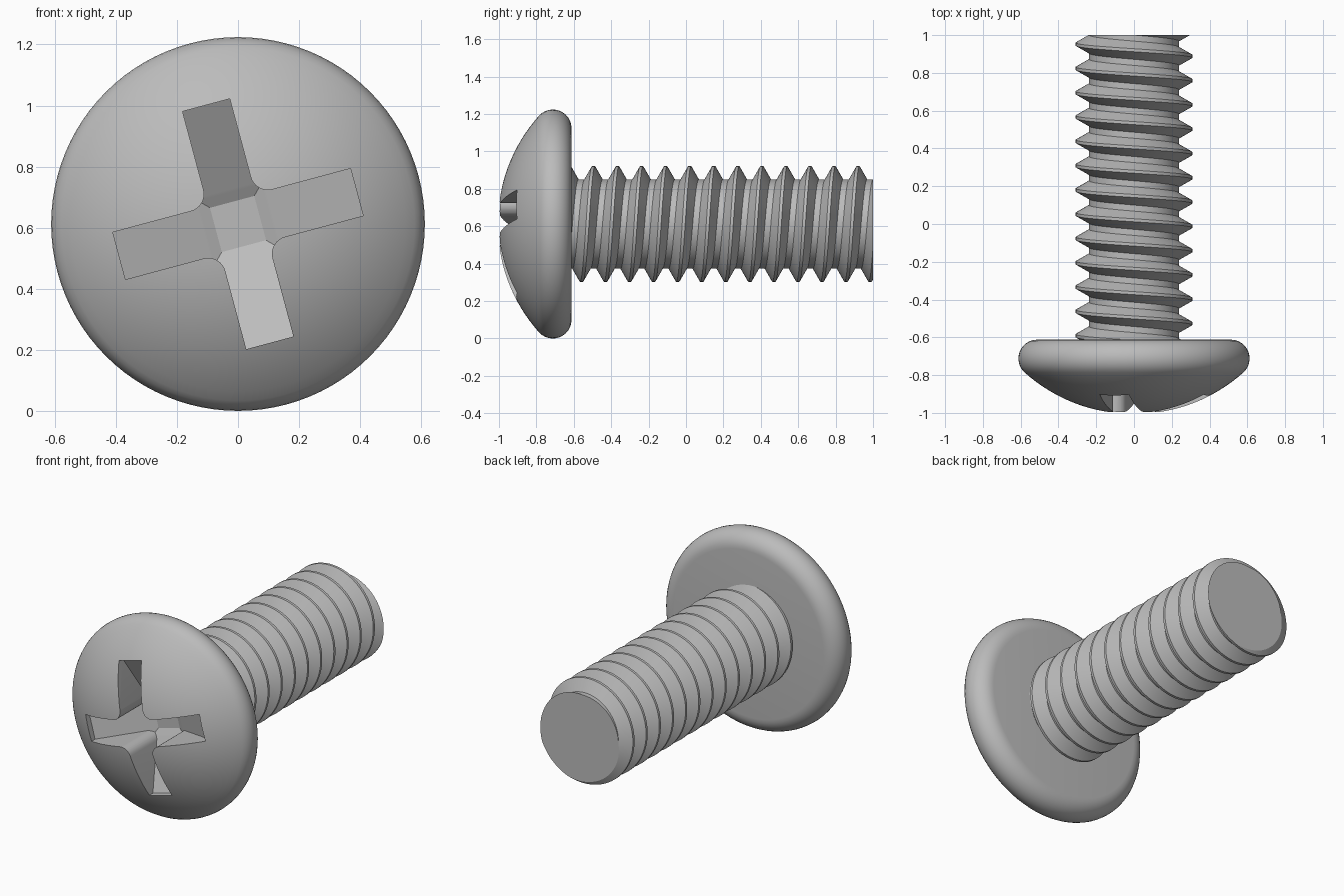
import bpy, bmesh, math
from mathutils import Vector, Matrix

AXIS_Z = 0.612
PITCH = 0.1286

if "Cube" in bpy.data.objects:
    bpy.data.objects.remove(bpy.data.objects["Cube"])

steel = bpy.data.materials.new("grey_steel")
steel.use_nodes = True
steel.diffuse_color = (0.5, 0.5, 0.5, 1)
steel.node_tree.nodes["Principled BSDF"].inputs["Base Color"].default_value = (0.5, 0.5, 0.5, 1)


def make_object(name, bm):
    bmesh.ops.recalc_face_normals(bm, faces=bm.faces)
    mesh = bpy.data.meshes.new(name)
    bm.to_mesh(mesh)
    bm.free()
    mesh.materials.append(steel)
    obj = bpy.data.objects.new(name, mesh)
    bpy.context.collection.objects.link(obj)
    return obj


def revolve(profile, steps, start=0, turns=1, pitch=0):
    """Sweep (radius, y) points around the screw axis, rising by pitch each turn."""
    bm = bmesh.new()
    previous = None
    for i in range(steps * turns + 1):
        turn = start + i / steps
        a = turn * math.tau
        row = [bm.verts.new((-r * math.sin(a), y + pitch * turn, AXIS_Z + r * math.cos(a)))
               for r, y in profile]
        if previous:
            for j in range(len(row) - 1):
                bm.faces.new((previous[j], previous[j + 1], row[j + 1], row[j]))
        previous = row
    bmesh.ops.remove_doubles(bm, verts=bm.verts, dist=1e-5)
    return bm


def loft(name, outlines):
    """Closed solid through matching (x, z) outlines, each at its own y, in the recess frame."""
    bm = bmesh.new()
    turn = Matrix.Translation((0, 0, AXIS_Z)) @ Matrix.Rotation(math.radians(-15), 4, "Y")
    rings = [[bm.verts.new(turn @ Vector((x, y, z))) for x, z in pts] for y, pts in outlines]
    for low, high in zip(rings, rings[1:]):
        for j in range(len(low)):
            k = (j + 1) % len(low)
            bm.faces.new((low[j], low[k], high[k], high[j]))
    bm.faces.new(rings[0])
    bm.faces.new(rings[-1])
    return make_object(name, bm)


def boolean(target, cutter, operation):
    mod = target.modifiers.new(operation.lower(), "BOOLEAN")
    mod.operation, mod.object, mod.solver = operation, cutter, "EXACT"
    bpy.context.view_layer.objects.active = target
    bpy.ops.object.modifier_apply(modifier=mod.name)
    bpy.data.objects.remove(cutter)


# Head: domed front, rounded rim, flat back
DOME, RIM, APEX = 0.869, 0.1, -1.007
rim_r, rim_y = 0.512, -0.712
reach = math.asin(rim_r / (DOME - RIM))
profile = [(DOME * math.sin(reach * i / 16), APEX + DOME * (1 - math.cos(reach * i / 16)))
           for i in range(17)]
for i in range(1, 13):
    a = reach + (math.pi - reach) * i / 12
    profile.append((rim_r + RIM * math.sin(a), rim_y - RIM * math.cos(a)))
profile.append((0, rim_y + RIM))
head = make_object("head", revolve(profile, 96))

# Cross recess: filleted cross limited by a square funnel with sloping floors
ARM, HALF, FILLET = 0.404, 0.08, 0.058
cross = []
for quarter in range(4):
    c, s = math.cos(quarter * math.pi / 2), math.sin(quarter * math.pi / 2)
    centre = HALF + FILLET
    points = [(ARM, -HALF), (ARM, HALF)]
    for i in range(9):
        a = math.pi * (1.5 - i / 16)
        points.append((centre + FILLET * math.cos(a), centre + FILLET * math.sin(a)))
    cross += [(x * c - z * s, x * s + z * c) for x, z in points]


def square(h):
    return [(-h, -h), (h, -h), (h, h), (-h, h)]


recess = loft("recess_cutter", [(-1.2, cross), (-0.65, cross)])
funnel = loft("funnel_cutter", [(-1.3, square(0.403)), (-0.87, square(0.403)),
                                (-0.72, square(0.11)), (-0.70, square(0.075))])
boolean(recess, funnel, "INTERSECT")
boolean(head, recess, "DIFFERENCE")

# Threaded shaft: one helical ridge trimmed flat at both ends
ROOT, CREST = 0.238, 0.309
ridge = [(ROOT, -0.375), (CREST, -0.0625), (CREST, 0.0625), (ROOT, 0.375), (ROOT, 0.625)]
ridge = [(r, 0.92 + y * PITCH) for r, y in ridge]
bm = revolve(ridge, 72, start=-13, turns=15, pitch=PITCH)
for y, side in ((1, 1), (-0.63, -1)):
    cut = bmesh.ops.bisect_plane(bm, geom=bm.verts[:] + bm.edges[:] + bm.faces[:],
                                 plane_co=(0, y, 0), plane_no=(0, side, 0), clear_outer=True)
    rim = [e for e in cut["geom_cut"] if isinstance(e, bmesh.types.BMEdge)]
    bmesh.ops.contextual_create(bm, geom=rim)
shaft = make_object("threaded_shaft", bm)

# Smooth curved surfaces, keep machined edges sharp
for obj in (head, shaft):
    bpy.ops.object.select_all(action="DESELECT")
    obj.select_set(True)
    bpy.context.view_layer.objects.active = obj
    bpy.ops.object.shade_smooth_by_angle(angle=math.radians(25))
